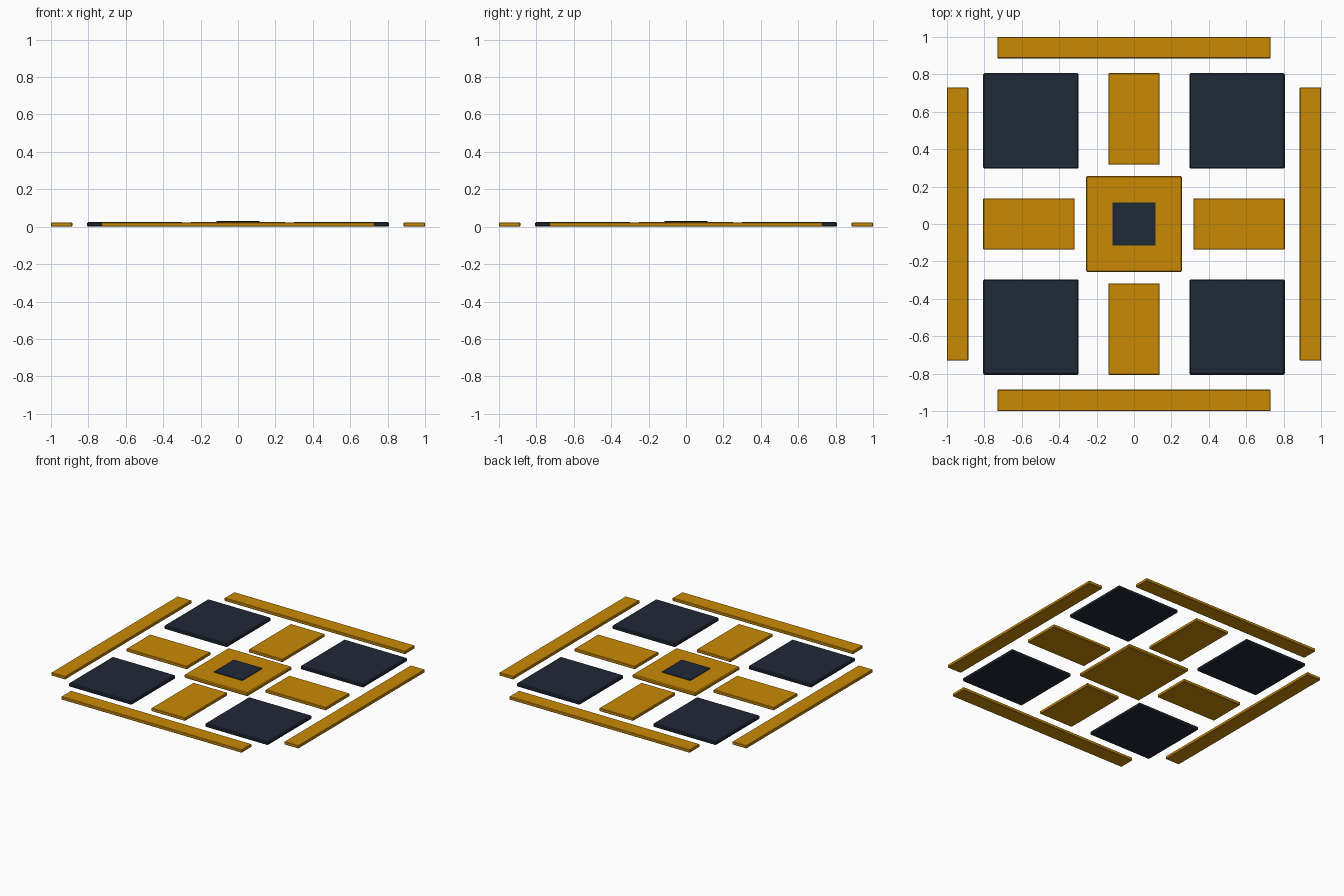
import bpy

if "Cube" in bpy.data.objects:
    bpy.data.objects.remove(bpy.data.objects["Cube"])


def make_material(name, color):
    m = bpy.data.materials.new(name)
    m.diffuse_color = color
    m.use_nodes = True
    m.node_tree.nodes["Principled BSDF"].inputs["Base Color"].default_value = m.diffuse_color
    return m


GOLD = make_material("gold", (0.591, 0.254, 0.0012, 1))
NAVY = make_material("dark navy", (0.0137, 0.0222, 0.0382, 1))


def tile(name, x, y, half_x, half_y, z0, z1, mat, bevel):
    """Flat box with chamfered edges."""
    bpy.ops.mesh.primitive_cube_add(size=2, location=(x, y, (z0 + z1) / 2))
    ob = bpy.context.object
    ob.name = name
    ob.scale = (half_x, half_y, (z1 - z0) / 2)
    bpy.ops.object.transform_apply(location=False, rotation=False, scale=True)
    ob.data.materials.append(mat)
    if bevel:
        mod = ob.modifiers.new("chamfer", 'BEVEL')
        mod.width = bevel
        mod.segments = 1
    return ob


# Four-way pieces: outer border bars and inner spokes
for s, ns, ew in ((1, "back", "right"), (-1, "front", "left")):
    tile(f"border_bar_{ns}", 0, s * 0.943, 0.73, 0.057, 0, 0.022, GOLD, 0.003)
    tile(f"border_bar_{ew}", s * 0.943, 0, 0.057, 0.73, 0, 0.022, GOLD, 0.003)
    tile(f"spoke_{ns}", 0, s * 0.562, 0.137, 0.244, 0, 0.022, GOLD, 0.003)
    tile(f"spoke_{ew}", s * 0.562, 0, 0.244, 0.137, 0, 0.022, GOLD, 0.003)

    # Corner squares
    for t, side in ((1, "right"), (-1, "left")):
        tile(f"corner_tile_{ns}_{side}", t * 0.551, s * 0.551, 0.255, 0.255,
             0, 0.026, NAVY, 0.006)

# Centre square with a thin dark inlay
tile("centre_tile", 0, 0, 0.256, 0.256, 0, 0.026, GOLD, 0.006)
tile("centre_inlay", 0, 0, 0.116, 0.116, 0.0225, 0.031, NAVY, 0.002)
